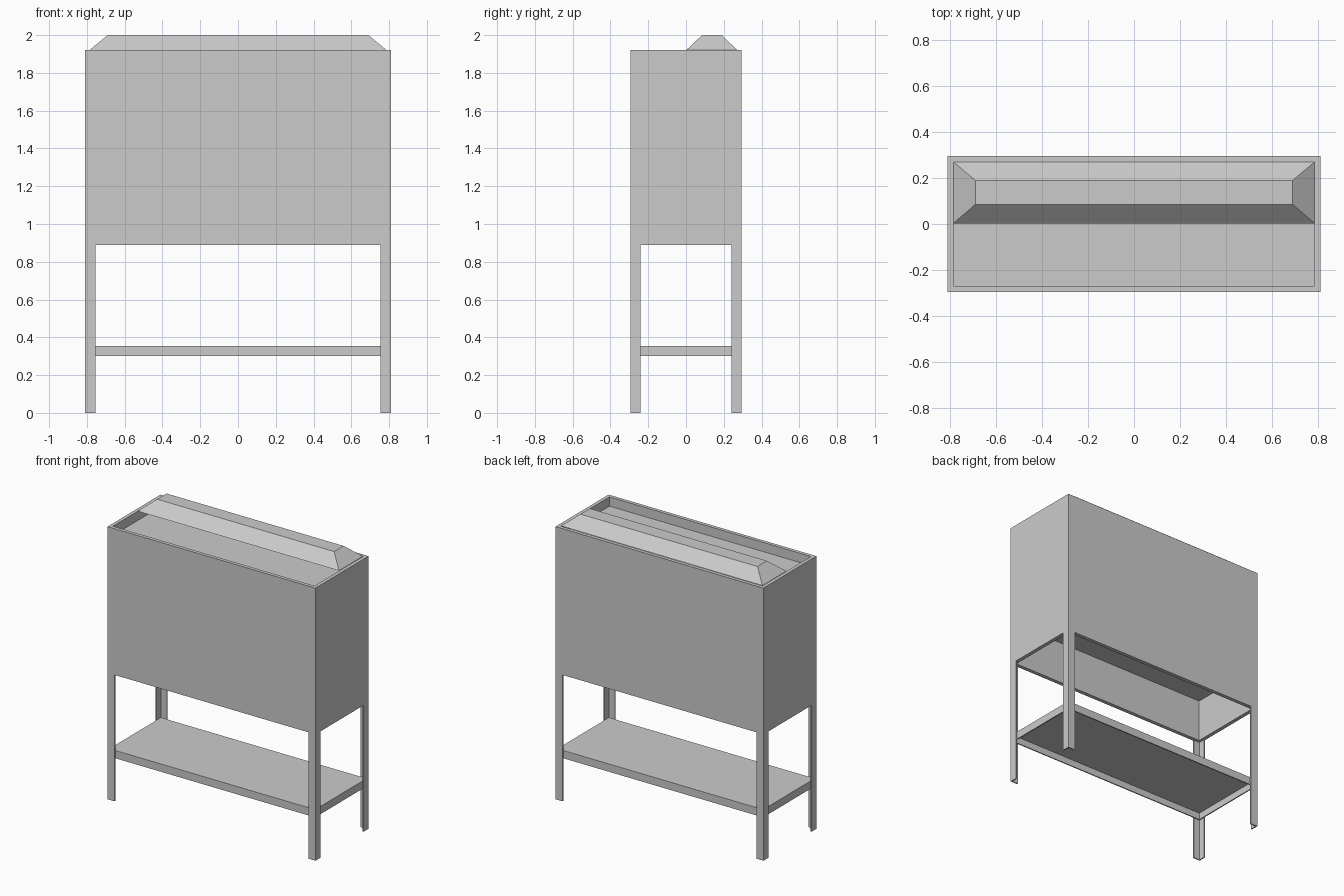
import bpy
import bmesh

cube = bpy.data.objects.get("Cube")
if cube:
    bpy.data.objects.remove(cube, do_unlink=True)

W, D = 0.81, 0.295          # half width and half depth
TOP, BODY = 1.92, 0.89      # cabinet top and bottom
BAR, T = 0.055, 0.008       # angle iron width and thickness
WALL = 0.025

grey = bpy.data.materials.new("plain grey")
grey.use_nodes = True
grey.diffuse_color = (0.6, 0.6, 0.6, 1)
grey.node_tree.nodes["Principled BSDF"].inputs["Base Color"].default_value = (0.6, 0.6, 0.6, 1)


def finish(name, bm):
    bmesh.ops.recalc_face_normals(bm, faces=bm.faces)
    mesh = bpy.data.meshes.new(name)
    bm.to_mesh(mesh)
    bm.free()
    mesh.materials.append(grey)
    obj = bpy.data.objects.new(name, mesh)
    bpy.context.collection.objects.link(obj)
    return obj


def loft(name, rings, closed=False):
    """Join rings of points; cap the ends, or close the loop of rings."""
    bm = bmesh.new()
    loops = [[bm.verts.new(p) for p in ring] for ring in rings]
    pairs = list(zip(loops, loops[1:]))
    if closed:
        pairs.append((loops[-1], loops[0]))
    else:
        bm.faces.new(loops[0])
        bm.faces.new(loops[-1])
    for a, b in pairs:
        n = len(a)
        for i in range(n):
            j = (i + 1) % n
            bm.faces.new((a[i], a[j], b[j], b[i]))
    return finish(name, bm)


def rect(x0, x1, y0, y1, z):
    return [(x0, y0, z), (x1, y0, z), (x1, y1, z), (x0, y1, z)]


def centred(inset, z):
    return rect(inset - W, W - inset, inset - D, D - inset, z)


def frame(name, outer, inner, z0, z1):
    loft(name, [centred(outer, z0), centred(outer, z1),
                centred(inner, z1), centred(inner, z0)], closed=True)


# Cabinet: outer shell, recessed top and a raised underside
loft("cabinet", [centred(WALL, 1.19), centred(WALL, BODY), centred(0, BODY),
                 centred(0, TOP), centred(WALL, TOP), centred(WALL, 1.855)])
frame("cabinet_bottom_frame", WALL - 0.002, WALL + 0.002, BODY, BODY + BAR)

# Hipped lid over the back half
loft("lid", [rect(-0.785, 0.785, 0.003, 0.27, TOP + 0.002),
             rect(-0.69, 0.69, 0.085, 0.19, 2.0)])

# Angle-iron legs at the four corners
for sx, side in ((1, "left"), (-1, "right")):
    for sy, end in ((-1, "front"), (1, "back")):
        profile = [(W, D), (W - BAR, D), (W - BAR, D - T),
                   (W - T, D - T), (W - T, D - BAR), (W, D - BAR)]
        loft(f"{end}_{side}_leg",
             [[(x * sx, y * sy, z) for x, y in profile] for z in (0, BODY)])

# Shelf plate with a hanging rim
frame("shelf_rim", T, 2 * T, 0.3, 0.347)
loft("shelf", [centred(T, 0.347), centred(T, 0.355)])
